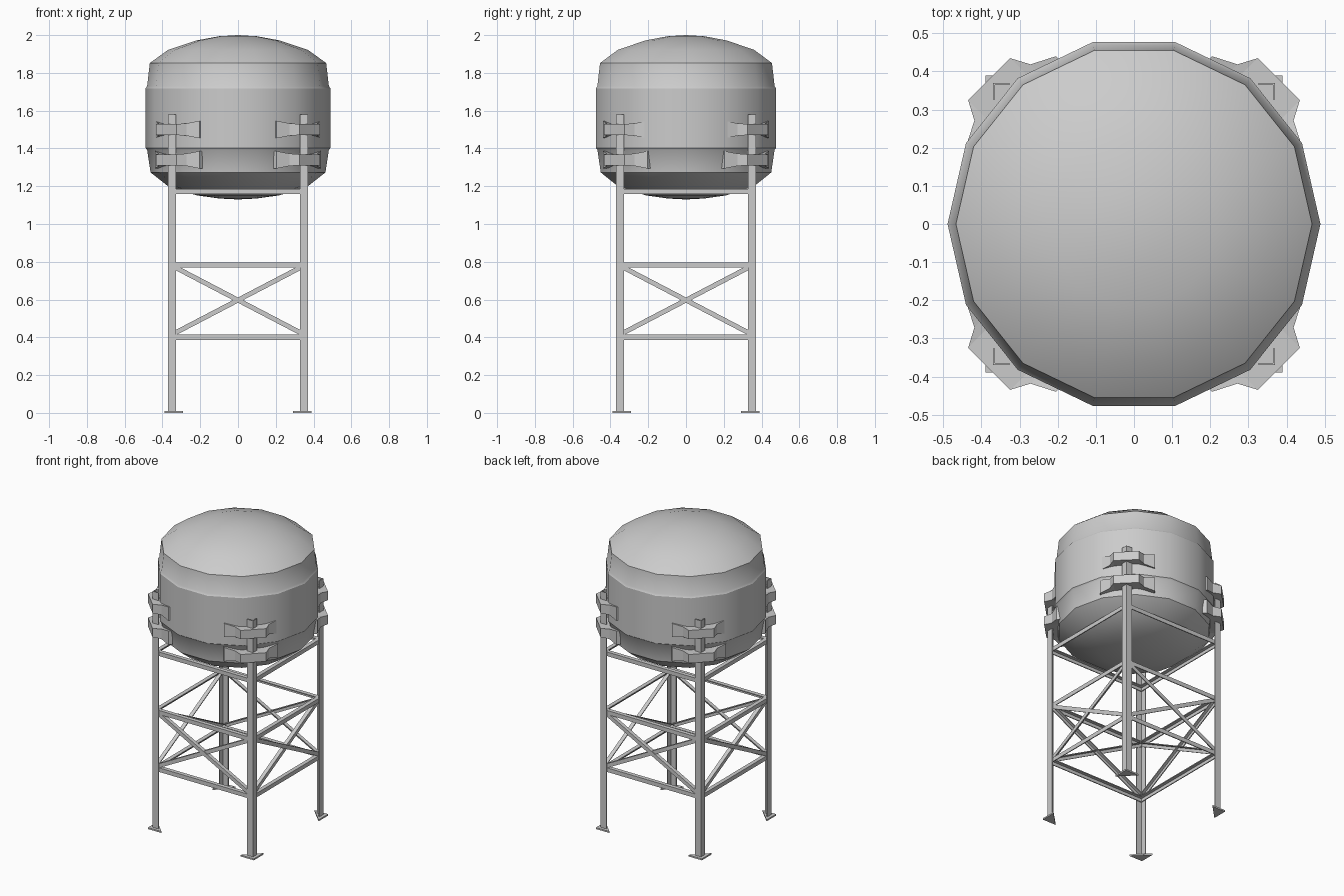
import bpy, bmesh, math
from mathutils import Vector, Matrix

if "Cube" in bpy.data.objects:
    bpy.data.objects.remove(bpy.data.objects["Cube"])

SIDES = 14


def finish(name, bm, smooth=False):
    bmesh.ops.recalc_face_normals(bm, faces=bm.faces)
    me = bpy.data.meshes.new(name)
    bm.to_mesh(me)
    bm.free()
    ob = bpy.data.objects.new(name, me)
    bpy.context.collection.objects.link(ob)
    if smooth:
        bpy.ops.object.select_all(action='DESELECT')
        ob.select_set(True)
        bpy.context.view_layer.objects.active = ob
        bpy.ops.object.shade_smooth_by_angle(angle=math.radians(30))
    return ob


def loft(bm, rings):
    """Skin a list of equal-length closed rings and cap both ends."""
    rings = [[bm.verts.new(p) for p in r] for r in rings]
    n = len(rings[0])
    for lo, hi in zip(rings, rings[1:]):
        for i in range(n):
            j = (i + 1) % n
            bm.faces.new((lo[i], lo[j], hi[j], hi[i]))
    bm.faces.new(rings[0])
    bm.faces.new(rings[-1])


def angle_bar(name, p, q, a, b, turn, width, t=0.006):
    """L-section bar from p to q; a and b are the flange directions."""
    p, q, a, b = (Vector(v) for v in (p, q, a, b))
    prof = [(0, 0), (width, 0), (width, t), (t, t), (t, width), (0, width)]
    bm = bmesh.new()
    loft(bm, [[turn @ (e + a * x + b * y) for x, y in prof] for e in (p, q)])
    return finish(name, bm)


# Tank: domed 14-sided body turned from a profile
profile = [(0, 1.13), (0.10, 1.135), (0.22, 1.152), (0.37, 1.20), (0.463, 1.273),
           (0.481, 1.392), (0.489, 1.402), (0.489, 1.718), (0.481, 1.730),
           (0.467, 1.852), (0.37, 1.922), (0.22, 1.972), (0.10, 1.994), (0, 2.0)]
bm = bmesh.new()
vs = [bm.verts.new((r, 0, z)) for r, z in profile]
es = [bm.edges.new(pair) for pair in zip(vs, vs[1:])]
bmesh.ops.spin(bm, geom=vs + es, cent=(0, 0, 0), axis=(0, 0, 1),
               angle=math.tau, steps=SIDES)
bmesh.ops.remove_doubles(bm, verts=bm.verts, dist=1e-4)
finish("tank", bm, smooth=True)

C = 0.37        # outer corner of the legs
I = C - 0.006   # inner face of the leg flanges

for k in range(4):
    turn = Matrix.Rotation(k * math.pi / 2, 3, 'Z')
    n = str(k + 1)

    # Corner leg
    angle_bar("leg_" + n, (-C, -C, 0), (-C, -C, 1.58), (1, 0, 0), (0, 1, 0), turn, 0.043)

    # Triangular foot plate
    bm = bmesh.new()
    tri = [(-0.39, -0.39), (-0.29, -0.39), (-0.39, -0.29)]
    loft(bm, [[turn @ Vector((x, y, z)) for x, y in tri] for z in (0, 0.01)])
    finish("foot_" + n, bm)

    # Horizontal rails
    for level, z in (("low", 0.414), ("mid", 0.796), ("top", 1.185)):
        angle_bar(f"rail_{level}_{n}", (-I, -I, z), (I, -I, z), (0, 0, -1), (0, 1, 0), turn, 0.027)

    # Crossed braces
    for s, off in ((1, 0), (-1, 0.006)):
        d = Vector((0.69 * s, 0, -0.36)).normalized()
        a = Vector((d.z, 0, -d.x)) * s
        mid = Vector((0, -I + off, 0.597)) - a * 0.0125
        angle_bar(f"brace_{'a' if s > 0 else 'b'}_{n}", mid - d * 0.388, mid + d * 0.388,
                  a, (0, 1, 0), turn, 0.025)

    # Clamp brackets: flared saddle (radial, tangential, half height)
    half = [(0.537, 0.078, 0.029), (0.488, 0.104, 0.033),
            (0.456, 0.166, 0.046), (0.430, 0.166, 0.046)]
    inner = [(0.43, 0.104, 0.033), (0.43, 0.078, 0.029)]
    diag = Matrix.Rotation(math.pi / 4 + k * math.pi / 2, 3, 'Z')
    for level, zc in (("upper", 1.50), ("lower", 1.34)):
        bm = bmesh.new()
        # tangential stations: outer/inner radius and half height
        stations = [(half[2], half[3]), (half[1], inner[0]), (half[0], inner[1])]
        rings = []
        for sgn, seq in ((-1, stations), (1, stations[::-1])):
            for o, i in seq:
                rings.append([diag @ Vector((u, sgn * o[1], zc + w * o[2]))
                              for u, w in ((o[0], -1), (o[0], 1), (i[0], 1), (i[0], -1))])
        loft(bm, rings)
        finish(f"bracket_{level}_{n}", bm)
